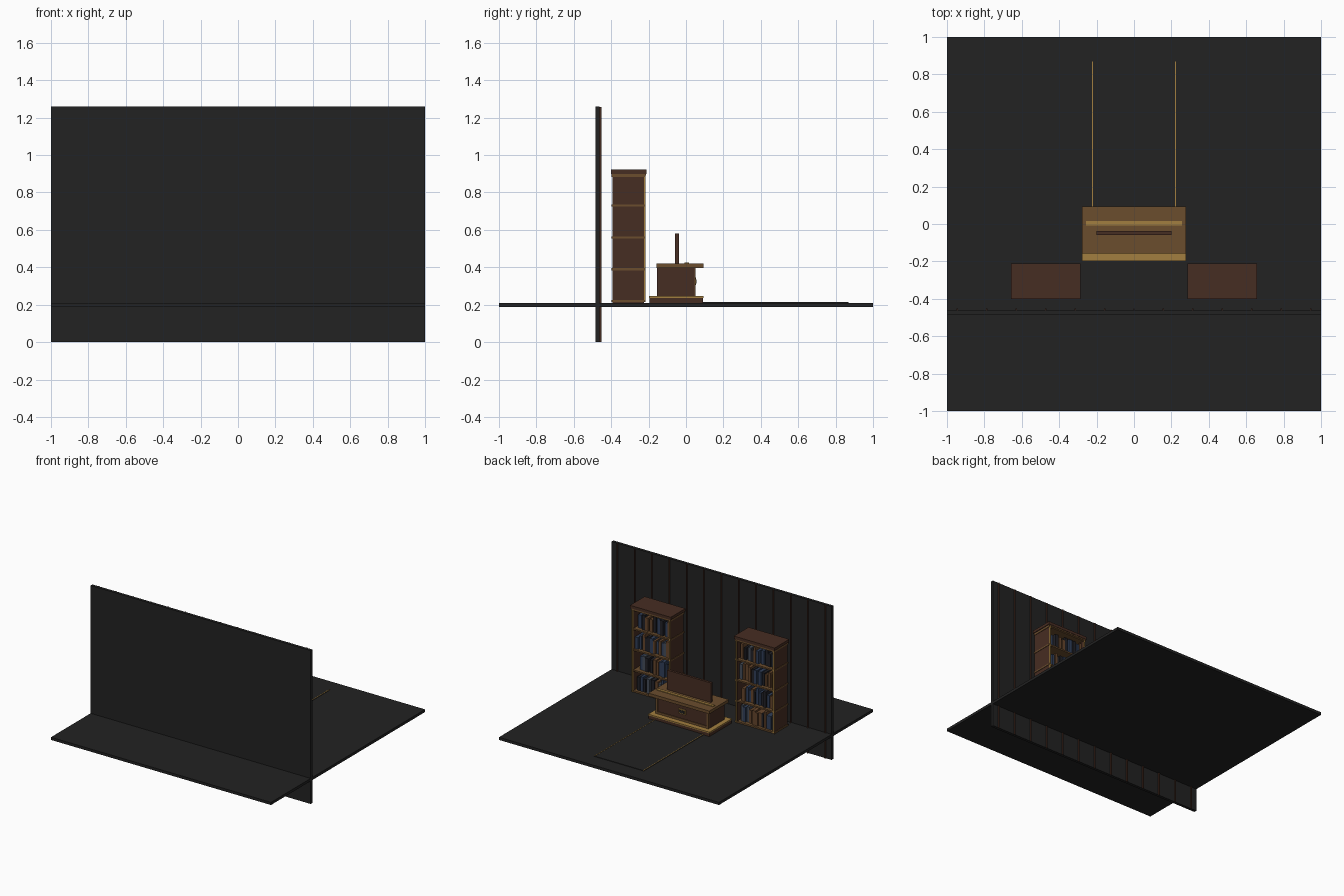
import bpy
import bmesh
import random
from mathutils import Matrix, Vector

random.seed(4)
if "Cube" in bpy.data.objects:
    bpy.data.objects.remove(bpy.data.objects["Cube"])


def material(name, r, g, b):
    m = bpy.data.materials.new(name)
    m.use_nodes = True
    m.diffuse_color = (r, g, b, 1)
    m.node_tree.nodes["Principled BSDF"].inputs["Base Color"].default_value = (r, g, b, 1)
    return m


CHARCOAL = material("charcoal", .016, .016, .016)
DARK_WOOD = material("dark_wood", .062, .026, .016)
MID_WOOD = material("mid_wood", .147, .074, .027)
GOLD = material("gold", .36, .21, .05)
BOOKS = [material("book_blue", .03, .05, .1),
         material("book_brown", .13, .06, .025),
         material("book_black", .015, .015, .02),
         material("book_slate", .06, .075, .1)]


def part(name, boxes, mats):
    """Boxes are (x0, x1, y0, y1, z0, z1), optionally with a material index."""
    bm = bmesh.new()
    for b in boxes:
        lo, hi = Vector(b[0:6:2]), Vector(b[1:6:2])
        mat = Matrix.Translation((lo + hi) / 2) @ Matrix.Diagonal((*(hi - lo), 1))
        verts = bmesh.ops.create_cube(bm, size=1, matrix=mat)["verts"]
        if len(b) > 6:
            for f in {f for v in verts for f in v.link_faces}:
                f.material_index = b[6]
    mesh = bpy.data.meshes.new(name)
    bm.to_mesh(mesh)
    bm.free()
    for m in mats:
        mesh.materials.append(m)
    obj = bpy.data.objects.new(name, mesh)
    bpy.context.collection.objects.link(obj)
    return obj


# Room: floor, wall and the wall's vertical battens
part("floor", [(-1, 1, -1, 1, .188, .21)], [CHARCOAL])
part("wall", [(-1, 1, -.485, -.462, 0, 1.26)], [CHARCOAL])
xs = [-.945 + i * .1575 for i in range(13)]
part("wall_battens", [(x - .004, x + .004, -.463, -.453, 0, 1.258) for x in xs], [DARK_WOOD])

# Rug with gold edging
part("rug", [(-.225, .225, -.15, .87, .209, .214)], [CHARCOAL])
part("rug_edging", [(s * .222 - .003, s * .222 + .003, .08, .87, .21, .2155)
                    for s in (-1, 1)], [GOLD])

# Desk: plinth, cabinet, top and upright board
part("desk_plinth", [(-.277, .277, -.195, .092, .21, .24)], [DARK_WOOD])
part("desk_plinth_trim", [(-.279, .279, -.197, .094, .237, .247)], [GOLD])
part("desk_body", [(-.24, .24, -.155, .045, .245, .395)], [DARK_WOOD])
part("desk_front_frame", [(-.24, .24, .04, .051, .247, .265),
                          (-.24, .24, .04, .051, .378, .395),
                          (-.24, -.222, .04, .051, .265, .378),
                          (.222, .24, .04, .051, .265, .378)], [MID_WOOD])
part("desk_top", [(-.277, .277, -.157, .093, .395, .42)], [MID_WOOD])
part("desk_top_inlay", [(-.257, .257, -.008, .016, .418, .426)], [GOLD])
part("desk_board", [(-.2, .2, -.058, -.038, .42, .58)], [DARK_WOOD])
part("desk_emblem", [(-.032, .032, .044, .054, .305, .345, 0),
                     (-.024, .024, .044, .057, .314, .336, 1)], [GOLD, CHARCOAL])

# Bookcases
LEVELS = [.22, .39, .56, .73, .888]
for side, cx in (("right", -.472), ("left", .472)):
    a, b = cx - .175, cx + .175
    part(side + "_bookcase_frame", [(a, a + .014, -.393, -.224, .21, .895),
                                    (b - .014, b, -.393, -.224, .21, .895),
                                    (a, b, -.393, -.38, .21, .895)], [DARK_WOOD])
    part(side + "_bookcase_crown", [(cx - .185, cx + .185, -.402, -.212, .9, .923)], [DARK_WOOD])
    part(side + "_bookcase_shelves", [(a - .004, b + .004, -.398, -.22, z - .006, z + .006)
                                      for z in LEVELS]
         + [(a - .004, b + .004, -.398, -.215, .89, .901)], [MID_WOOD])
    part(side + "_bookcase_trim", [(x - .005, x + .005, -.225, -.217, .215, .893)
                                   for x in (a + .006, b - .006)], [GOLD])
    # Rows of books
    rows = []
    for z in LEVELS[:-1]:
        x = a + .02
        while x < b - .04:
            w = random.uniform(.016, .03)
            h = random.uniform(.095, .135)
            front = random.uniform(-.255, -.235)
            tint = random.choice((0, 0, 0, 1, 1, 2, 2, 3))
            rows.append((x, x + w, -.37, front, z + .006, z + .006 + h, tint))
            x += w + random.choice((.002, .002, .004, .012))
    part(side + "_books", rows, BOOKS)
